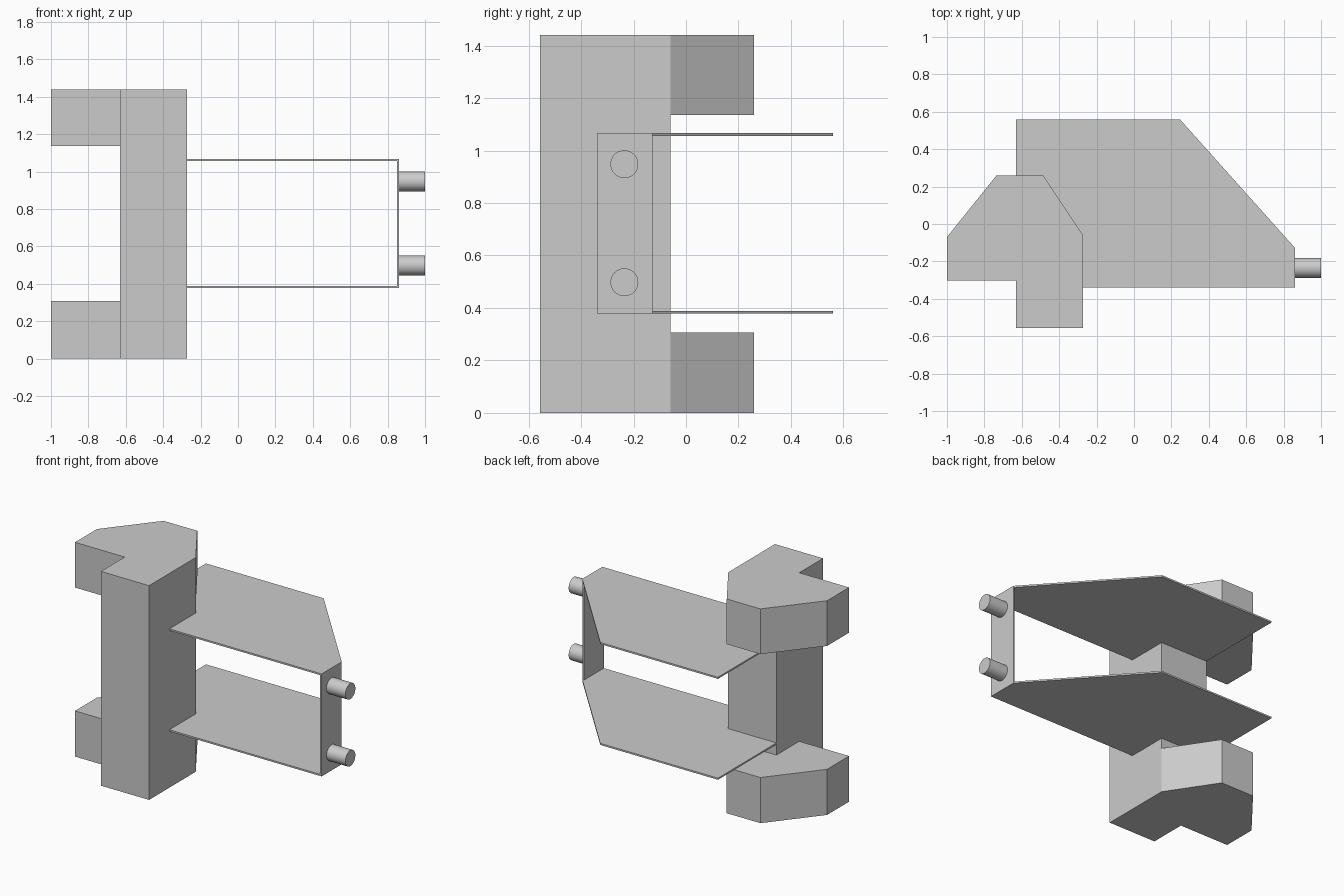
import bpy, bmesh, math

if "Cube" in bpy.data.objects:
    bpy.data.objects.remove(bpy.data.objects["Cube"], do_unlink=True)

GREY = (0.6, 0.6, 0.6, 1.0)
grey = bpy.data.materials.new("plain grey")
grey.use_nodes = True
grey.diffuse_color = GREY
grey.node_tree.nodes["Principled BSDF"].inputs["Base Color"].default_value = GREY


def prism(name, outline, z0, z1):
    """Extrude a plan outline from z0 up to z1."""
    bm = bmesh.new()
    base = bm.faces.new([bm.verts.new((x, y, z0)) for x, y in outline])
    grown = bmesh.ops.extrude_face_region(bm, geom=[base])["geom"]
    top = [v for v in grown if isinstance(v, bmesh.types.BMVert)]
    bmesh.ops.translate(bm, verts=top, vec=(0, 0, z1 - z0))
    bmesh.ops.recalc_face_normals(bm, faces=bm.faces)
    mesh = bpy.data.meshes.new(name)
    bm.to_mesh(mesh)
    bm.free()
    mesh.materials.append(grey)
    obj = bpy.data.objects.new(name, mesh)
    bpy.context.collection.objects.link(obj)
    return obj


# Post with a bracket at each end: full-height profile, hollowed beside the post
LEFT, RIGHT, BACK = -0.63, -0.272, -0.06
post = prism("bracket_post", [
    (-1, -0.303), (LEFT, -0.303), (LEFT, -0.556), (RIGHT, -0.556),
    (RIGHT, BACK), (-0.485, 0.26), (-0.735, 0.26), (-1, -0.07)], 0, 1.44)
cutter = prism("bracket_gap_cutter", [
    (-1.2, -0.5), (LEFT, -0.5), (LEFT, BACK), (-0.1, BACK),
    (-0.1, 0.5), (-1.2, 0.5)], 0.307, 1.136)
cut = post.modifiers.new("bracket gap", "BOOLEAN")
cut.operation = "DIFFERENCE"
cut.solver = "EXACT"
cut.object = cutter
bpy.context.view_layer.objects.active = post
bpy.ops.object.modifier_apply(modifier=cut.name)
bpy.data.objects.remove(cutter, do_unlink=True)

# Two thin shelves fitted around the post
FRONT, END, STEP, THICK = -0.34, 0.86, -0.127, 0.011
LOW, HIGH = 0.378, 1.067
shelf = [(RIGHT, FRONT), (END, FRONT), (END, STEP), (0.245, 0.56),
         (LEFT, 0.56), (LEFT, BACK), (RIGHT, BACK)]
prism("lower_shelf", shelf, LOW, LOW + THICK)
prism("upper_shelf", shelf, HIGH - THICK, HIGH)

# End plate joining the shelves
prism("end_plate", [(END - THICK, FRONT), (END, FRONT), (END, STEP),
                    (END - THICK, STEP)], LOW + THICK, HIGH - THICK)

# Round pegs on the end plate
for name, z in (("lower_peg", 0.498), ("upper_peg", 0.948)):
    bpy.ops.mesh.primitive_cylinder_add(
        vertices=48, radius=0.053, depth=1 - END,
        location=((1 + END) / 2, -0.235, z), rotation=(0, math.pi / 2, 0))
    peg = bpy.context.object
    peg.name = name
    peg.data.materials.append(grey)
    bpy.ops.object.shade_smooth_by_angle()
